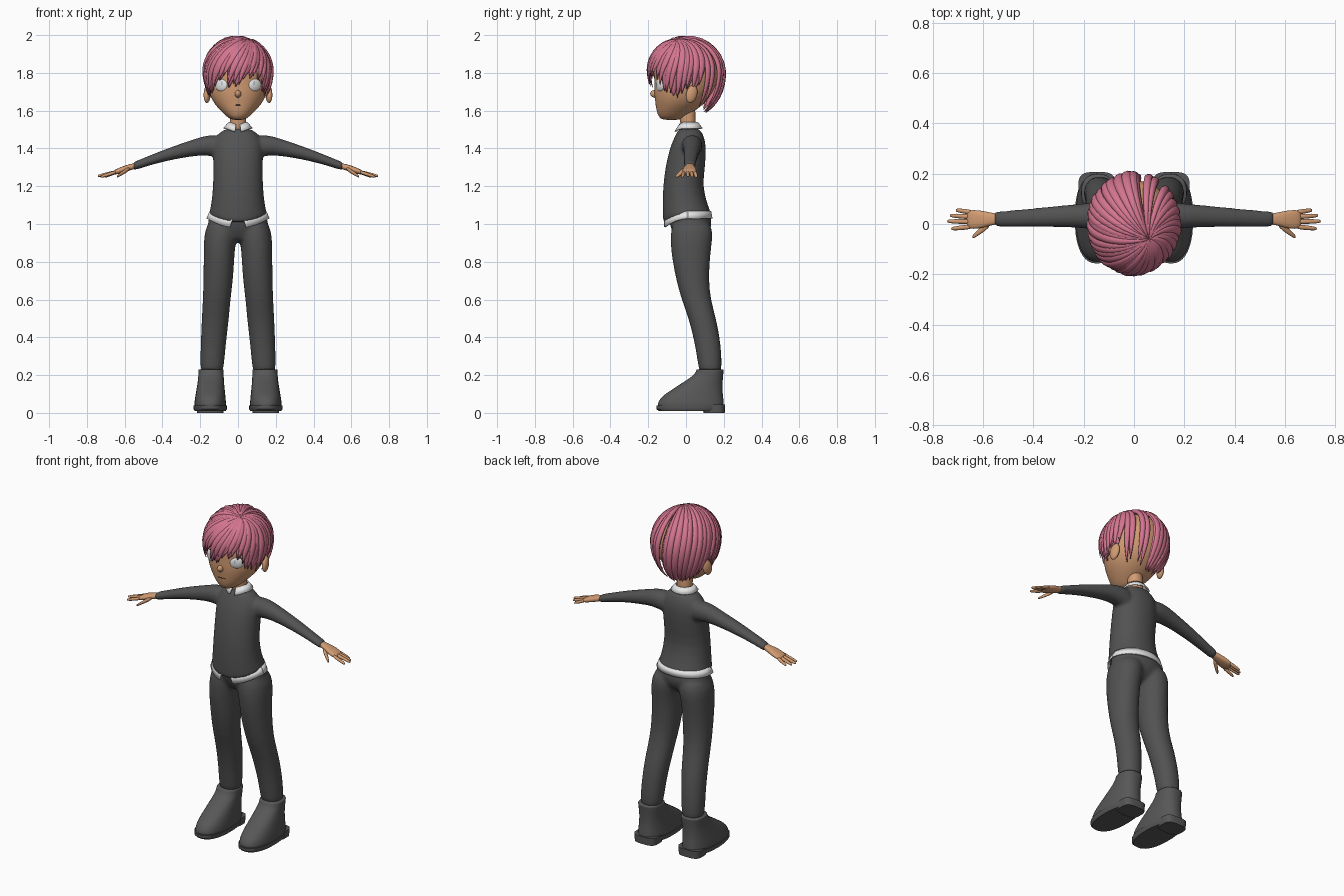
import bpy, bmesh, math, random
from math import sin, cos, pi, radians
from mathutils import Vector

random.seed(4)
if "Cube" in bpy.data.objects:
    bpy.data.objects.remove(bpy.data.objects["Cube"])


def material(name, r, g, b):
    m = bpy.data.materials.new(name)
    m.use_nodes = True
    m.diffuse_color = (r, g, b, 1)
    node = m.node_tree.nodes["Principled BSDF"]
    node.inputs["Base Color"].default_value = (r, g, b, 1)
    node.inputs["Roughness"].default_value = 0.7
    return m


HAIR = material("pink hair", 0.66, 0.18, 0.28)
SKIN = material("tan skin", 0.64, 0.33, 0.17)
CLOTH = material("charcoal cloth", 0.085, 0.085, 0.085)
SHOE = material("charcoal leather", 0.095, 0.095, 0.095)
WHITE = material("white shirt", 0.8, 0.8, 0.8)
IRIS = material("pale grey iris", 0.5, 0.56, 0.62)
LINE = material("dark line", 0.05, 0.03, 0.025)


def loft(bm, rings, n=20, e=0.95):
    """Skin closed rings given as (centre, half-axis u, half-axis v)."""
    def bend(v):
        return math.copysign(abs(v) ** e, v)
    loops = []
    for c, u, v in rings:
        angles = [2 * pi * i / n for i in range(n)]
        loops.append([bm.verts.new(c + u * bend(cos(t)) + v * bend(sin(t))) for t in angles])
    for a, b in zip(loops, loops[1:]):
        for i in range(n):
            j = (i + 1) % n
            bm.faces.new((a[i], a[j], b[j], b[i]))
    bm.faces.new(loops[0])
    bm.faces.new(loops[-1])


def upright(rows, s=1):
    """Rows of (z, centre x, half width, front y, back y)."""
    return [(Vector((s * cx, (f + b) / 2, z)), Vector((w, 0, 0)), Vector((0, (b - f) / 2, 0)))
            for z, cx, w, f, b in rows]


def sideways(rows, s=1):
    """Rows of (x, y, z, half depth, half height)."""
    return [(Vector((s * x, y, z)), Vector((0, d, 0)), Vector((0, 0, h))) for x, y, z, d, h in rows]


def finish(name, bm, mat, subsurf=0, voxel=0, sharp=False):
    bmesh.ops.recalc_face_normals(bm, faces=bm.faces)
    me = bpy.data.meshes.new(name)
    bm.to_mesh(me)
    bm.free()
    me.materials.append(mat)
    ob = bpy.data.objects.new(name, me)
    bpy.context.collection.objects.link(ob)
    me.shade_smooth()
    if sharp:
        bpy.ops.object.select_all(action='DESELECT')
        ob.select_set(True)
        bpy.context.view_layer.objects.active = ob
        bpy.ops.object.shade_smooth_by_angle(angle=radians(40))
    if subsurf:
        ob.modifiers.new("Subsurf", 'SUBSURF').levels = subsurf
        ob.modifiers["Subsurf"].render_levels = subsurf
    if voxel:
        r = ob.modifiers.new("Remesh", 'REMESH')
        r.mode, r.voxel_size, r.use_smooth_shade = 'VOXEL', voxel, True
        sm = ob.modifiers.new("Smooth", 'SMOOTH')
        sm.factor, sm.iterations = 0.5, 6
    return ob


def ball(name, loc, scale, mat, rot=(0, 0, 0)):
    bpy.ops.mesh.primitive_uv_sphere_add(segments=24, ring_count=14, radius=1, location=loc, rotation=rot)
    ob = bpy.context.object
    ob.name, ob.scale = name, scale
    ob.data.materials.append(mat)
    ob.data.shade_smooth()
    return ob


def band(name, mat, start, end, steps, edge, thick):
    """Strip of cloth around the body; edge(t) gives its upper and lower point."""
    bm = bmesh.new()
    pairs = [[bm.verts.new(p) for p in edge(start + (end - start) * i / steps)] for i in range(steps + 1)]
    for a, b in zip(pairs, pairs[1:]):
        bm.faces.new((a[0], b[0], b[1], a[1]))
    ob = finish(name, bm, mat)
    ob.modifiers.new("Solidify", 'SOLIDIFY').thickness = thick


# Sweater: torso and sleeves fused, hem dipping at the front
bm = bmesh.new()
loft(bm, upright([(1.035, 0, .155, -.12, .137), (1.05, 0, .155, -.122, .137), (1.1, 0, .142, -.125, .115),
                  (1.2, 0, .132, -.122, .087), (1.3, 0, .131, -.11, .102), (1.4, 0, .135, -.087, .107),
                  (1.45, 0, .125, -.065, .1), (1.485, 0, .1, -.05, .085), (1.51, 0, .055, -.035, .068)]), 28)
for v in bm.verts:
    if v.co.z < 1.08 and v.co.y < 0:
        v.co.z -= 0.035 * (v.co.y / 0.12) ** 2
for s in (1, -1):
    loft(bm, sideways([(.05, .03, 1.4, .06, .065), (.15, .032, 1.42, .056, .056), (.22, .033, 1.408, .047, .046),
                       (.35, .028, 1.375, .04, .035), (.45, .023, 1.343, .035, .028),
                       (.54, .02, 1.31, .031, .023), (.56, .02, 1.304, .031, .023)], s))
finish("sweater", bm, CLOTH, 1, 0.009)

# Trousers: hips and legs fused
bm = bmesh.new()
loft(bm, upright([(.9, 0, .09, -.04, .07), (.95, 0, .155, -.07, .125), (1.0, 0, .165, -.09, .14),
                  (1.05, 0, .152, -.095, .13), (1.07, 0, .14, -.09, .12)]))
for s in (1, -1):
    loft(bm, upright([(1.03, .08, .07, -.07, .12), (.96, .088, .092, -.083, .147), (.88, .099, .083, -.083, .135),
                      (.8, .101, .082, -.072, .127), (.7, .105, .079, -.052, .122), (.6, .113, .074, -.025, .132),
                      (.5, .12, .073, .013, .16), (.4, .128, .069, .038, .18), (.3, .135, .065, .058, .19),
                      (.18, .14, .063, .07, .192)], s))
finish("trousers", bm, CLOTH, 1, 0.01)


# Shirt tail showing below the sweater, split at the front
def tail_edge(t):
    front = max(0, -sin(t))
    low = 1.03 - 0.05 * front ** 2 + (0.05 if front > 0.975 else 0)
    x, y = cos(t), 0.01 + 0.13 * sin(t)
    return (0.15 * x, y * 0.95, 1.07 - 0.03 * front), (0.167 * x, y, low)


band("shirt_tail", WHITE, 0, 2 * pi, 72, tail_edge, 0.008)


# Collar with two front points
def collar_edge(t):
    front = max(0, -sin(t)) ** 4
    x, y = cos(t), sin(t)
    return (0.05 * x, 0.013 + 0.05 * y, 1.54 - 0.012 * front), (0.077 * x, 0.013 + 0.075 * y, 1.508 - 0.018 * front)


band("collar", WHITE, radians(-78), radians(258), 48, collar_edge, 0.008)

# Shoes with soles and heel blocks
for s, side in ((1, "left"), (-1, "right")):
    bm = bmesh.new()
    loft(bm, upright([(.025, .147, .083, -.15, .2), (.035, .147, .085, -.152, .202), (.065, .147, .083, -.148, .2),
                      (.095, .146, .079, -.118, .196), (.125, .145, .075, -.072, .194), (.155, .144, .071, -.027, .194),
                      (.185, .143, .068, .022, .196), (.21, .143, .067, .05, .198), (.228, .143, .067, .055, .2),
                      (.232, .143, .066, .056, .2)], s), 28, 0.85)
    finish(side + "_shoe", bm, SHOE, 1)
    bm = bmesh.new()
    loft(bm, upright([(.01, .147, .082, -.145, .19), (.02, .147, .088, -.156, .2), (.038, .147, .088, -.157, .204)], s),
         40, 0.85)
    loft(bm, upright([(0, .147, .07, .092, .205), (.045, .147, .074, .088, .207)], s), 32, 0.6)
    finish(side + "_sole", bm, SHOE, sharp=True)

    # Hand: palm, four fingers and thumb
    bm = bmesh.new()
    loft(bm, sideways([(.53, .02, 1.312, .021, .015), (.57, .02, 1.301, .025, .017), (.605, .018, 1.29, .036, .018),
                       (.64, .018, 1.278, .039, .015), (.668, .018, 1.269, .034, .01)], s), 16, 0.8)
    for y0, x1, y1, z1 in ((.046, .708, .055, 1.25), (.028, .732, .034, 1.252),
                           (.009, .743, .011, 1.254), (-.01, .727, -.019, 1.25)):
        a, b = Vector((.64, y0, 1.277)), Vector((x1, y1, z1))
        loft(bm, sideways([(*a.lerp(b, k), r, r) for k, r in ((0, .01), (.5, .0105), (.9, .008), (1, .005))], s), 10, 1)
    a, b = Vector((.57, .004, 1.297)), Vector((.642, -.052, 1.25))
    loft(bm, sideways([(*a.lerp(b, k), r, r * .8) for k, r in ((0, .016), (.5, .015), (.9, .01), (1, .006))], s), 10, 1)
    finish(side + "_hand", bm, SKIN, 1)

    # Ear and eye
    ball(side + "_ear", (s * .163, .03, 1.688), (.018, .03, .048), SKIN, (radians(-14), 0, s * radians(14)))
    turn = s * radians(30)
    ball(side + "_lash", (s * .088, -.135, 1.742), (.039, .0105, .033), LINE, (0, 0, turn))
    ball(side + "_eye", (s * .088, -.137, 1.736), (.038, .014, .034), WHITE, (0, 0, turn))
    ball(side + "_iris", (s * .086, -.147, 1.738), (.016, .006, .022), IRIS, (0, 0, turn))

# Neck and head
bm = bmesh.new()
loft(bm, upright([(1.47, 0, .045, -.028, .055), (1.53, 0, .043, -.03, .053), (1.58, 0, .043, -.035, .05),
                  (1.63, 0, .043, -.035, .05)]))
finish("neck", bm, SKIN, 1)
bm = bmesh.new()
loft(bm, upright([(1.55, 0, .03, -.125, -.03), (1.568, 0, .06, -.145, -.005), (1.6, 0, .093, -.157, .05),
                  (1.64, 0, .129, -.162, .1), (1.69, 0, .153, -.17, .14), (1.75, 0, .161, -.168, .165),
                  (1.82, 0, .16, -.172, .178), (1.88, 0, .145, -.16, .165), (1.93, 0, .11, -.115, .125),
                  (1.957, 0, .06, -.06, .07)]), 28)
finish("head", bm, SKIN, 2)
ball("nose", (0, -.163, 1.688), (.017, .027, .02), SKIN, (radians(-15), 0, 0))
ball("mouth", (0, -.153, 1.63), (.03, .01, .002), LINE)


# Hair: overlapping tapered locks swirling out from the crown
def tip_height(a):
    f = sin(a)
    if f > 0:
        low = -0.5 - 0.33 * f
        if f < 0.42:
            low = -0.3 if cos(a) > 0 or f < 0.3 else low
    else:
        k = min(1, max(0, (f + 0.8) / 0.25))
        low = -0.1 + k * -0.38
        if f < -0.95 and cos(a) < 0.1:
            low = -0.26
    return low


def scalp_point(a, s, low, lift):
    tilt = pi / 2 + (math.asin(low) - pi / 2) * s
    turn = a + 0.55 * (1 - s)
    d = Vector((cos(turn) * cos(tilt), sin(turn) * cos(tilt), sin(tilt)))
    d += Vector((0.36, -0.32, 0)) * (1 - s) ** 1.6
    d.normalize()
    height = 0.19 if d.z > 0 else 0.24
    return Vector((0.178 * d.x, 0.2 * d.y, 1.796 + height * d.z)) * 1 + Vector((d.x, d.y, d.z)) * lift


def lock(bm, a, low, width, thick, lift, steps=16):
    pts = [scalp_point(a, i / steps, low, lift) for i in range(steps + 1)]
    rings = []
    for i, p in enumerate(pts):
        s = i / steps
        along = (pts[min(i + 1, steps)] - pts[max(i - 1, 0)]).normalized()
        out = (p - Vector((0, 0, 1.79))).normalized()
        across = along.cross(out).normalized()
        out = across.cross(along)
        w = width * (0.2 + 0.8 * sin(min(s / 0.55, 1) * pi / 2)) * (1 - max(0, (s - 0.6) / 0.4) ** 2 * 0.93)
        h = thick * (0.6 + 0.4 * sin(pi * s)) * (1 - 0.8 * s ** 6)
        rings.append((p, across * w, out * h))
    loft(bm, rings, 8, 1.15)


bm = bmesh.new()
for count, width, thick, lift in ((26, .036, .009, -.004), (40, .021, .013, .001)):
    for i in range(count):
        a = 2 * pi * (i + 0.3 * random.random()) / count
        parted = radians(28) < a < radians(80)
        if parted and (count == 26 or i % 3 == 2):
            continue
        low = max(-0.85, tip_height(a) + random.uniform(-.06, .06))
        lock(bm, a, low, width * (0.8 if parted else 1), thick, lift + random.uniform(-.002, .002))
finish("hair", bm, HAIR)
